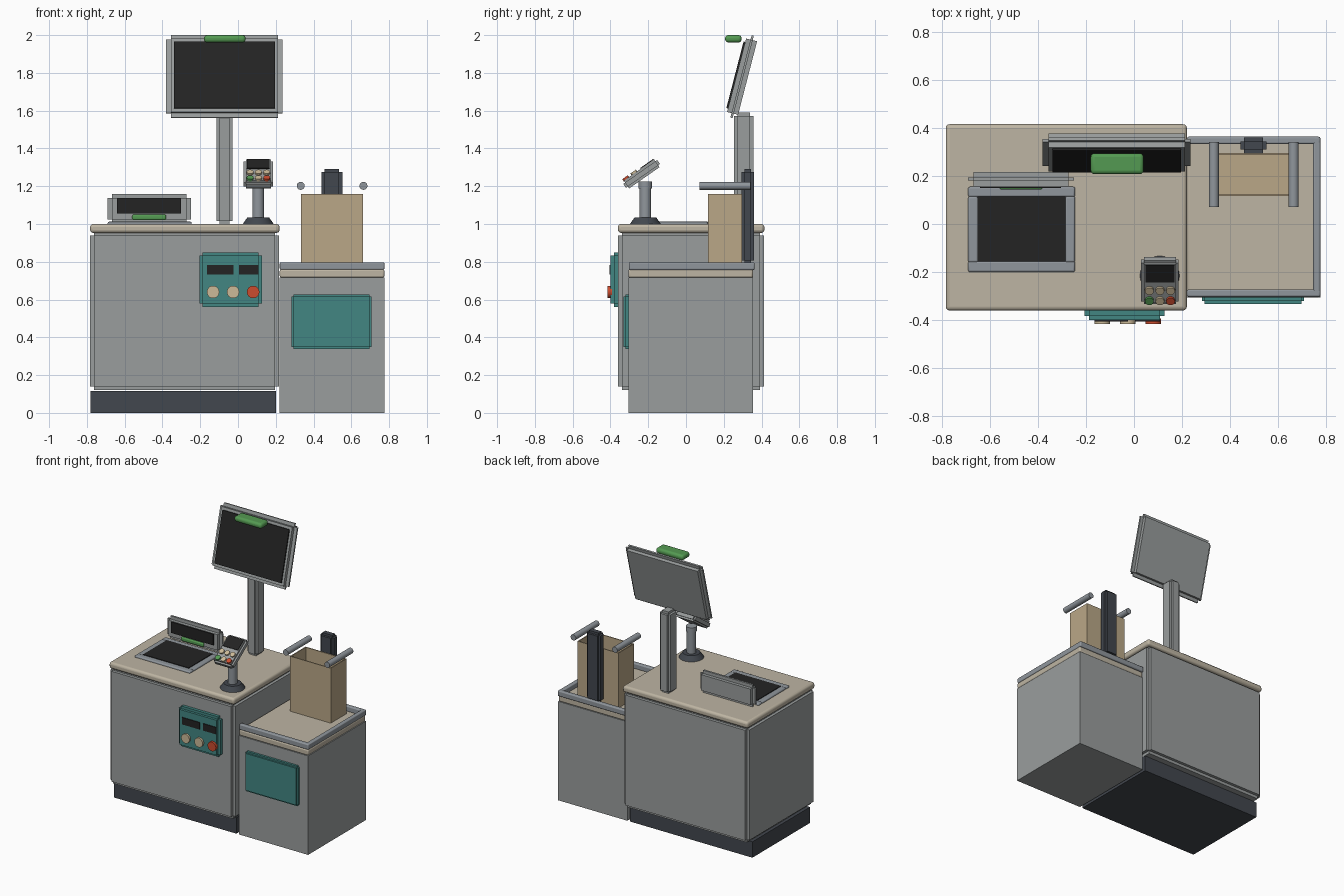
import bpy, bmesh
from math import radians
from mathutils import Matrix, Vector

cube = bpy.data.objects.get("Cube")
if cube:
    bpy.data.objects.remove(cube, do_unlink=True)


def material(name, *srgb):
    rgba = [((c / 255 + 0.055) / 1.055) ** 2.4 for c in srgb] + [1]
    m = bpy.data.materials.new(name)
    m.use_nodes = True
    m.diffuse_color = rgba
    m.node_tree.nodes["Principled BSDF"].inputs["Base Color"].default_value = rgba
    return m


GREY = material("panel grey", 154, 158, 158)
STEEL = material("steel grey", 144, 150, 156)
DARK = material("dark slate", 66, 71, 78)
BLACK = material("screen black", 35, 35, 35)
BEIGE = material("counter beige", 190, 181, 163)
TAN = material("paper tan", 186, 167, 135)
TEAL = material("teal", 66, 134, 130)
GREEN = material("green", 84, 154, 82)
RED = material("red", 204, 76, 46)
CREAM = material("button cream", 204, 186, 152)


def finish(name, bm, mat, frame=None, bevel=0):
    """Turn a bmesh into an object, optionally placed by a frame matrix and rounded."""
    bmesh.ops.recalc_face_normals(bm, faces=bm.faces)
    me = bpy.data.meshes.new(name)
    bm.to_mesh(me)
    bm.free()
    me.materials.append(mat)
    ob = bpy.data.objects.new(name, me)
    bpy.context.collection.objects.link(ob)
    if frame:
        ob.matrix_world = frame
    if bevel:
        mod = ob.modifiers.new("rounding", "BEVEL")
        mod.width, mod.segments = bevel, 3
        mod.limit_method = "ANGLE"
        smooth(ob)
    return ob


def smooth(ob):
    bpy.ops.object.select_all(action="DESELECT")
    ob.select_set(True)
    bpy.context.view_layer.objects.active = ob
    bpy.ops.object.shade_smooth_by_angle(angle=radians(35))


def add_cube(bm, centre, size):
    bmesh.ops.create_cube(bm, size=1, matrix=Matrix.Translation(centre) @ Matrix.Diagonal((*size, 1)))


def span(x, y, z):
    lo, hi = Vector((x[0], y[0], z[0])), Vector((x[1], y[1], z[1]))
    return (lo + hi) / 2, hi - lo


def box(name, mat, x, y, z, bevel=0, frame=None):
    bm = bmesh.new()
    add_cube(bm, *span(x, y, z))
    return finish(name, bm, mat, frame, bevel)


def notched(name, mat, x, y, z, notch, frame=None):
    """Box with a square step cut along every edge: full size on one axis at a time."""
    centre, size = span(x, y, z)
    bm = bmesh.new()
    for axis in range(3):
        part = size - Vector((2 * notch,) * 3)
        part[axis] = size[axis]
        add_cube(bm, centre, part)
    return finish(name, bm, mat, frame)


def cylinder(name, mat, centre, r, length, axis="Z", r_top=None, frame=None):
    turn = {"Z": Matrix(), "Y": Matrix.Rotation(radians(90), 4, "X")}[axis]
    bm = bmesh.new()
    bmesh.ops.create_cone(bm, cap_ends=True, segments=32, radius1=r, radius2=r_top or r,
                          depth=length, matrix=Matrix.Translation(centre) @ turn)
    ob = finish(name, bm, mat, frame)
    smooth(ob)
    return ob


def tilted(pos, degrees):
    return Matrix.Translation(pos) @ Matrix.Rotation(radians(degrees), 4, "X")


# Main cabinet
notched("cabinet", GREY, (-.783, .217), (-.36, .413), (.12, .96), .021)
box("plinth", DARK, (-.78, .2), (-.305, .355), (0, .115))
box("countertop", BEIGE, (-.783, .22), (-.36, .415), (.953, 1.0), .016)

# Control panel on the cabinet front
notched("control_panel", TEAL, (-.205, .127), (-.4, -.33), (.56, .85), .018)
for side, x in (("right", (-.165, -.025)), ("left", (.005, .108))):
    box("control_display_" + side, BLACK, x, (-.406, -.399), (.732, .782))
for i, mat in enumerate((CREAM, CREAM, RED)):
    cylinder(f"control_button_{i + 1}", mat, (-.132 + i * .106, -.404, .64), .033, .022, "Y")

# Scanner bed set in the counter
for side, x in (("right", (-.69, -.648)), ("left", (-.287, -.245))):
    box("scanner_rim_" + side, STEEL, x, (-.16, .115), (.99, 1.012), .008)
for side, y in (("front", (-.2, -.155)), ("back", (.112, .155))):
    box("scanner_rim_" + side, STEEL, (-.69, -.245), y, (.99, 1.012), .008)
box("scanner_glass", BLACK, (-.65, -.285), (-.157, .114), (.995, 1.014))

# Small weight display behind the scanner
notched("weight_display", GREY, (-.69, -.25), (.157, .217), (1.0, 1.16), .023)
box("weight_screen", BLACK, (-.64, -.303), (.149, .158), (1.055, 1.135))
box("weight_light", GREEN, (-.56, -.38), (.143, .162), (1.02, 1.05), .009)

# Monitor on its pole
notched("monitor_pole", GREY, (-.115, -.029), (.255, .357), (1.0, 1.59), .017)
screen_frame = tilted((-.072, .297, 1.78), -14.5)
notched("monitor", GREY, (-.308, .308), (-.03, .03), (-.225, .225), .024, screen_frame)
box("monitor_screen", BLACK, (-.267, .267), (-.039, -.029), (-.182, .182), frame=screen_frame)
box("status_light", GREEN, (-.18, .04), (.207, .294), (1.961, 2.0), .016)

# Card terminal
cylinder("terminal_base", DARK, (.107, -.215, 1.017), .082, .034, r_top=.058)
cylinder("terminal_post", STEEL, (.107, -.215, 1.12), .031, .2)
cylinder("terminal_collar", STEEL, (.107, -.215, 1.207), .036, .036)
head = tilted((.108, -.235, 1.265), 35)
notched("terminal_head", GREY, (-.078, .078), (-.11, .11), (-.025, .025), .012, head)
box("terminal_screen", BLACK, (-.06, .06), (.012, .097), (.02, .03), frame=head)
keys = ((CREAM, CREAM, CREAM), (GREEN, CREAM, RED))
for row, colours in enumerate(keys):
    for col, mat in enumerate(colours):
        cylinder(f"terminal_key_{row + 1}_{col + 1}", mat,
                 ((col - 1) * .044, -.03 - row * .052, .029), .018, .014, frame=head)

# Bagging stand with tray and three-sided rim
box("bagging_base", GREY, (.221, .775), (-.305, .355), (0, .716))
box("bagging_tray", BEIGE, (.221, .775), (-.305, .355), (.716, .76), .01)
box("tray_rim_front", STEEL, (.221, .775), (-.303, -.272), (.757, .797), .007)
box("tray_rim_back", STEEL, (.221, .775), (.333, .363), (.757, .797), .007)
box("tray_rim_side", STEEL, (.745, .775), (-.303, .363), (.757, .797), .007)
notched("bagging_panel", TEAL, (.283, .708), (-.332, -.29), (.338, .627), .011)

# Bag post, hanger rails and open paper bag
notched("bag_post", DARK, (.442, .552), (.294, .36), (.79, 1.29), .016)
for side, x in (("right", .332), ("left", .664)):
    cylinder("bag_rail_" + side, STEEL, (x, .206, 1.202), .021, .27, "Y")
bm = bmesh.new()
add_cube(bm, *span((.334, .662), (.116, .296), (.762, 1.16)))
bmesh.ops.delete(bm, geom=[max(bm.faces, key=lambda f: f.calc_center_median().z)], context="FACES_ONLY")
bag = finish("paper_bag", bm, TAN)
wall = bag.modifiers.new("paper", "SOLIDIFY")
wall.thickness, wall.offset = .01, -1
